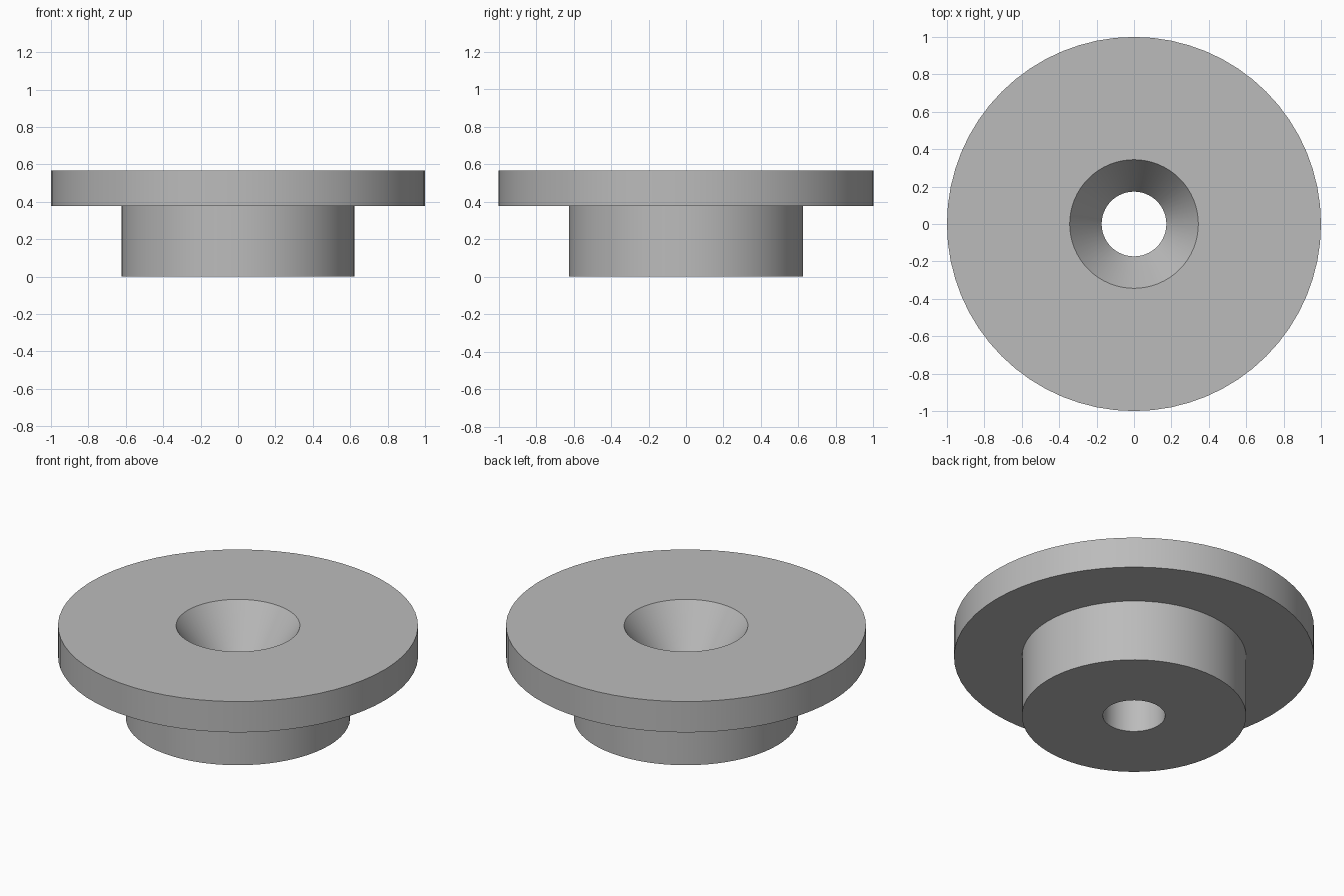
import bpy
import bmesh
import math

cube = bpy.data.objects.get("Cube")
if cube:
    bpy.data.objects.remove(cube, do_unlink=True)

# Main dimensions
SEGMENTS = 64
FLANGE_R, HUB_R = 1.0, 0.623
SINK_R, BORE_R = 0.344, 0.173
HEIGHT, FLANGE_BOTTOM, SINK_DEPTH = 0.566, 0.377, 0.25

# Plain grey material
grey = bpy.data.materials.new("plain grey")
grey.use_nodes = True
colour = (0.5, 0.5, 0.5, 1)
grey.diffuse_color = colour
grey.node_tree.nodes["Principled BSDF"].inputs["Base Color"].default_value = colour


def lathe(name, profile, material):
    """Revolve a closed (radius, height) profile around z."""
    bm = bmesh.new()
    verts = [bm.verts.new((r, 0, z)) for r, z in profile]
    edges = [bm.edges.new((a, b)) for a, b in zip(verts, verts[1:] + verts[:1])]
    bmesh.ops.spin(bm, geom=verts + edges, cent=(0, 0, 0), axis=(0, 0, 1),
                   angle=math.tau, steps=SEGMENTS, use_merge=True)
    bmesh.ops.remove_doubles(bm, verts=bm.verts, dist=0.0001)
    bmesh.ops.recalc_face_normals(bm, faces=bm.faces)
    mesh = bpy.data.meshes.new(name)
    bm.to_mesh(mesh)
    bm.free()
    mesh.materials.append(material)
    obj = bpy.data.objects.new(name, mesh)
    bpy.context.collection.objects.link(obj)
    bpy.ops.object.select_all(action="DESELECT")
    obj.select_set(True)
    bpy.context.view_layer.objects.active = obj
    bpy.ops.object.shade_smooth_by_angle(angle=math.radians(30))
    return obj


# Flanged bushing: hub, flange, countersink and bore in one section
lathe("flanged_bushing", [
    (BORE_R, 0),
    (HUB_R, 0),
    (HUB_R, FLANGE_BOTTOM),
    (FLANGE_R, FLANGE_BOTTOM),
    (FLANGE_R, HEIGHT),
    (SINK_R, HEIGHT),
    (BORE_R, HEIGHT - SINK_DEPTH),
], grey)
